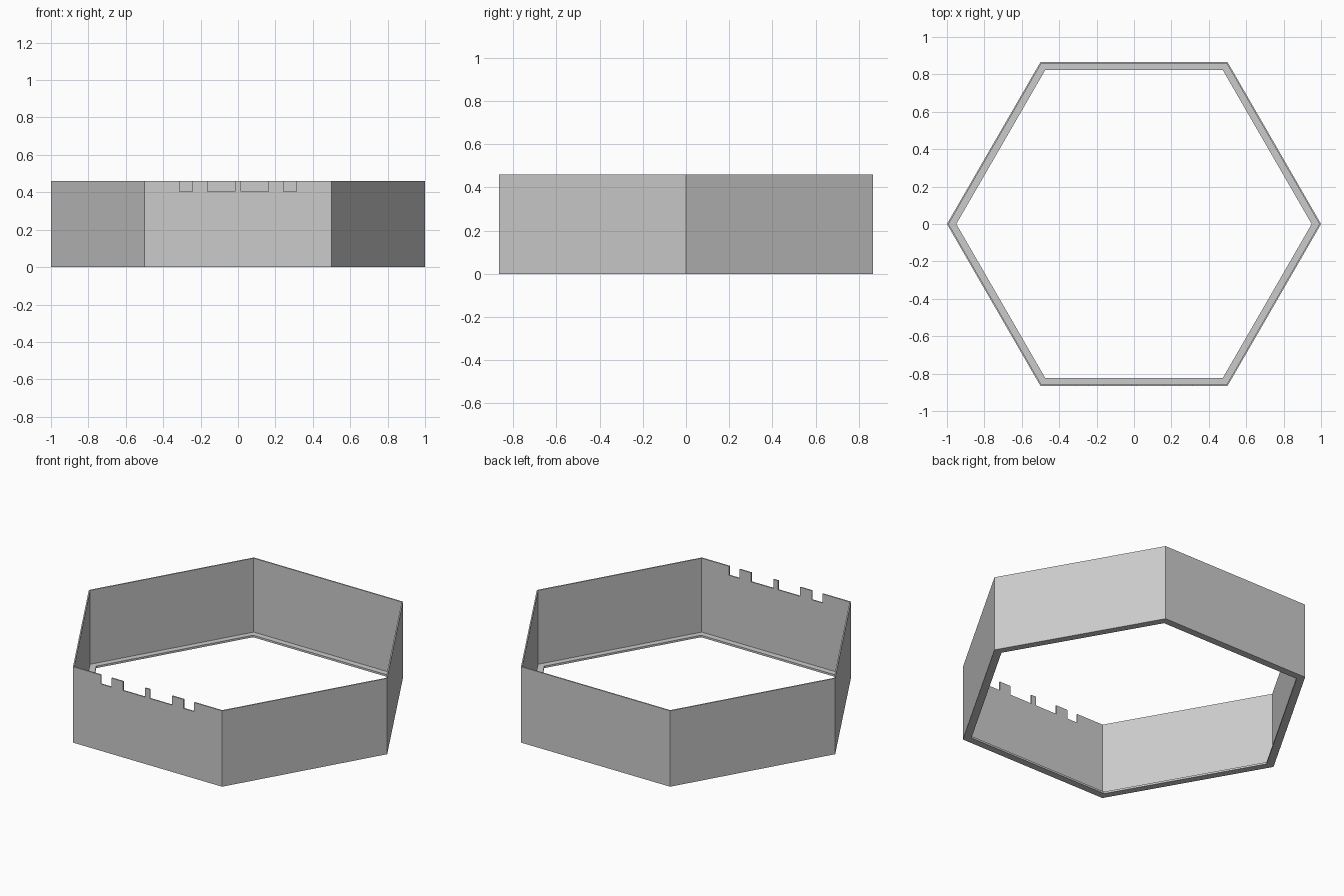
import bpy, bmesh
from math import cos, sin, pi

cube = bpy.data.objects.get("Cube")
if cube:
    bpy.data.objects.remove(cube, do_unlink=True)

HEIGHT = 0.46
SIDES = 6

grey = bpy.data.materials.new("plain grey")
grey.use_nodes = True
colour = (0.6, 0.6, 0.6, 1)
grey.diffuse_color = colour
grey.node_tree.nodes["Principled BSDF"].inputs["Base Color"].default_value = colour


def finish(bm, name):
    bmesh.ops.recalc_face_normals(bm, faces=bm.faces)
    mesh = bpy.data.meshes.new(name)
    bm.to_mesh(mesh)
    bm.free()
    obj = bpy.data.objects.new(name, mesh)
    bpy.context.collection.objects.link(obj)
    return obj


# Hexagonal wall with a narrow inner lip at the bottom: (radius, height) profile
profile = [(1, 0), (1, HEIGHT), (0.991, HEIGHT), (0.991, 0.012), (0.95, 0.012), (0.95, 0)]
bm = bmesh.new()
corners = [[bm.verts.new((r * cos(2 * pi * i / SIDES), r * sin(2 * pi * i / SIDES), z))
            for r, z in profile] for i in range(SIDES)]
for i in range(SIDES):
    a, b = corners[i], corners[(i + 1) % SIDES]
    for j in range(len(profile)):
        k = (j + 1) % len(profile)
        bm.faces.new((a[j], b[j], b[k], a[k]))
frame = finish(bm, "hexagonal_frame")
frame.data.materials.append(grey)

# Notches in the top edge of the front wall, mirrored left and right
bm = bmesh.new()
for side in (-1, 1):
    for inner, outer in ((0.016, 0.164), (0.242, 0.313)):
        box = bmesh.ops.create_cube(bm, size=1)["verts"]
        bmesh.ops.scale(bm, verts=box, vec=(outer - inner, 0.1, 0.11))
        bmesh.ops.translate(bm, verts=box, vec=(side * (inner + outer) / 2, -0.866, HEIGHT))
cutter = finish(bm, "notch_cutter")
cutter.hide_render = True
cutter.hide_viewport = True
cutter.display_type = 'WIRE'

cut = frame.modifiers.new("notches", 'BOOLEAN')
cut.operation = 'DIFFERENCE'
cut.solver = 'EXACT'
cut.object = cutter
